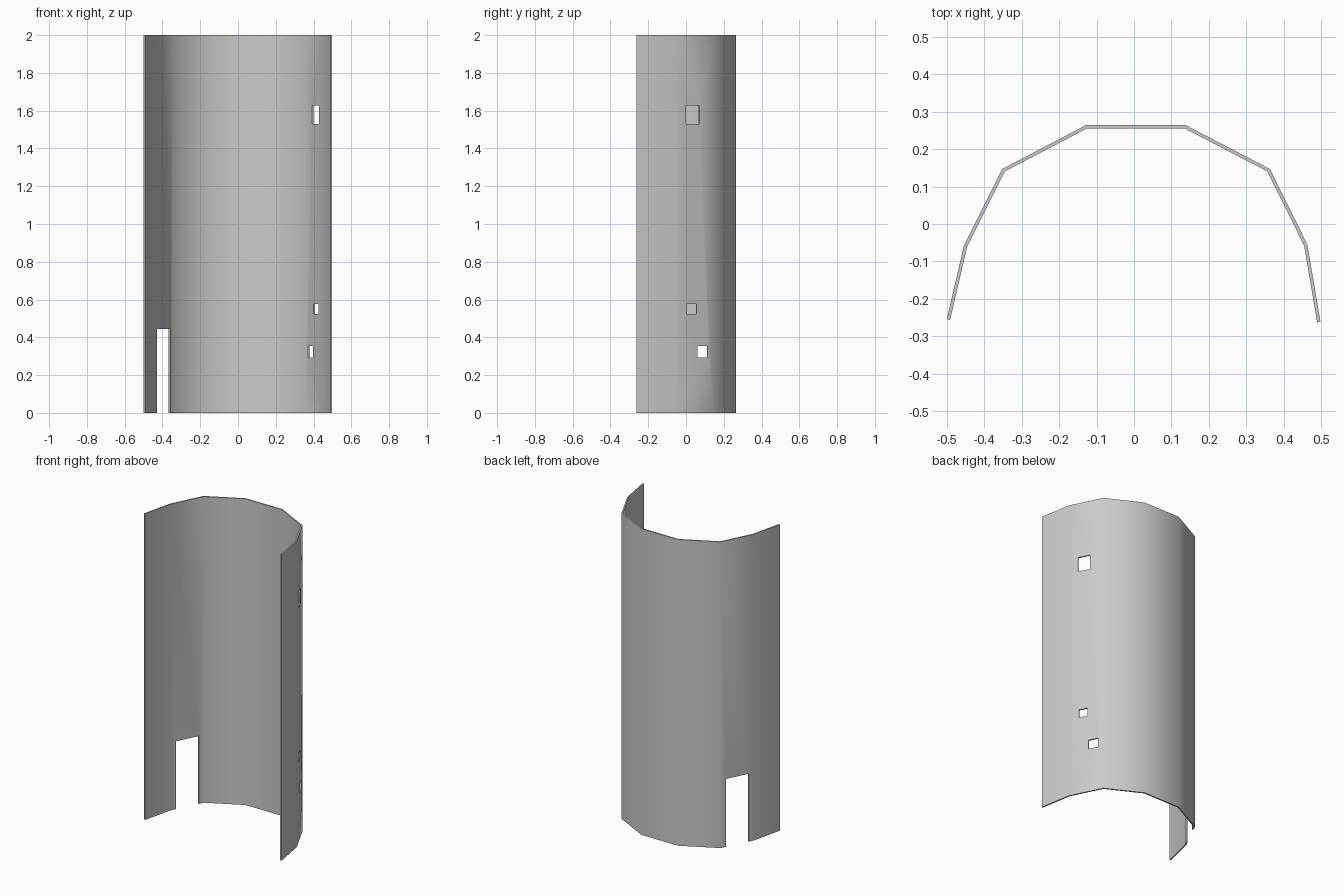
import bpy, bmesh, math
from mathutils import Vector, Matrix

if "Cube" in bpy.data.objects:
    bpy.data.objects.remove(bpy.data.objects["Cube"])

HEIGHT, THICK = 2.0, 0.009
# Outer outline of the faceted curved wall, seen from above
OUTER = [Vector(p) for p in [(-0.5, -0.254), (-0.454, -0.057), (-0.352, 0.147), (-0.128, 0.264),
                             (0.138, 0.264), (0.363, 0.147), (0.463, -0.055), (0.498, -0.261)]]


def inset(points, dist):
    """Mitred parallel copy of an open polyline, towards its inner side."""
    normals = []
    for a, b in zip(points, points[1:]):
        d = (b - a).normalized()
        normals.append(Vector((d.y, -d.x)))
    result = []
    for i, p in enumerate(points):
        n0, n1 = normals[max(i - 1, 0)], normals[min(i, len(normals) - 1)]
        m = (n0 + n1).normalized()
        result.append(p + m * dist / m.dot(n0))
    return result


def make_object(name, bm):
    bmesh.ops.recalc_face_normals(bm, faces=bm.faces)
    mesh = bpy.data.meshes.new(name)
    bm.to_mesh(mesh)
    bm.free()
    obj = bpy.data.objects.new(name, mesh)
    bpy.context.collection.objects.link(obj)
    return obj


def curved_wall():
    bm = bmesh.new()
    inner = inset(OUTER, THICK)
    rows = [[bm.verts.new((p.x, p.y, z)) for p, z in ((o, 0), (o, HEIGHT), (i, HEIGHT), (i, 0))]
            for o, i in zip(OUTER, inner)]
    for r, s in zip(rows, rows[1:]):
        for k in range(4):
            n = (k + 1) % 4
            bm.faces.new((r[k], r[n], s[n], s[k]))
    bm.faces.new(rows[0])
    bm.faces.new(rows[-1])
    return make_object("curved_wall", bm)


def cut_opening(wall, name, panel, y0, y1, z0, z1):
    """Cut a rectangular opening square through one flat panel of the wall."""
    a, b = OUTER[panel], OUTER[panel + 1]
    d = b - a
    c = a + d * (((y0 + y1) / 2 - a.y) / d.y)
    width = (y1 - y0) * d.length / abs(d.y)
    bm = bmesh.new()
    mat = (Matrix.Translation((c.x, c.y, (z0 + z1) / 2))
           @ Matrix.Rotation(math.atan2(d.y, d.x), 4, 'Z')
           @ Matrix.Diagonal((width, 0.08, z1 - z0, 1)))
    bmesh.ops.create_cube(bm, size=1, matrix=mat)
    cutter = make_object(name + "_cutter", bm)
    cutter.hide_render = True
    mod = wall.modifiers.new(name, 'BOOLEAN')
    mod.operation, mod.solver, mod.object = 'DIFFERENCE', 'EXACT', cutter
    bpy.ops.object.modifier_apply(modifier=name)
    bpy.data.objects.remove(cutter)


wall = curved_wall()
bpy.context.view_layer.objects.active = wall
wall.select_set(True)

# Doorway on the left, three small windows on the right
cut_opening(wall, "doorway", 1, -0.024, 0.115, -0.2, 0.443)
cut_opening(wall, "upper_window", 5, -0.001, 0.071, 1.53, 1.627)
cut_opening(wall, "middle_window", 5, 0.004, 0.056, 0.523, 0.577)
cut_opening(wall, "lower_window", 5, 0.06, 0.115, 0.293, 0.353)

# Soft facets, crisp rims
bpy.ops.object.shade_smooth_by_angle(angle=math.radians(50))
